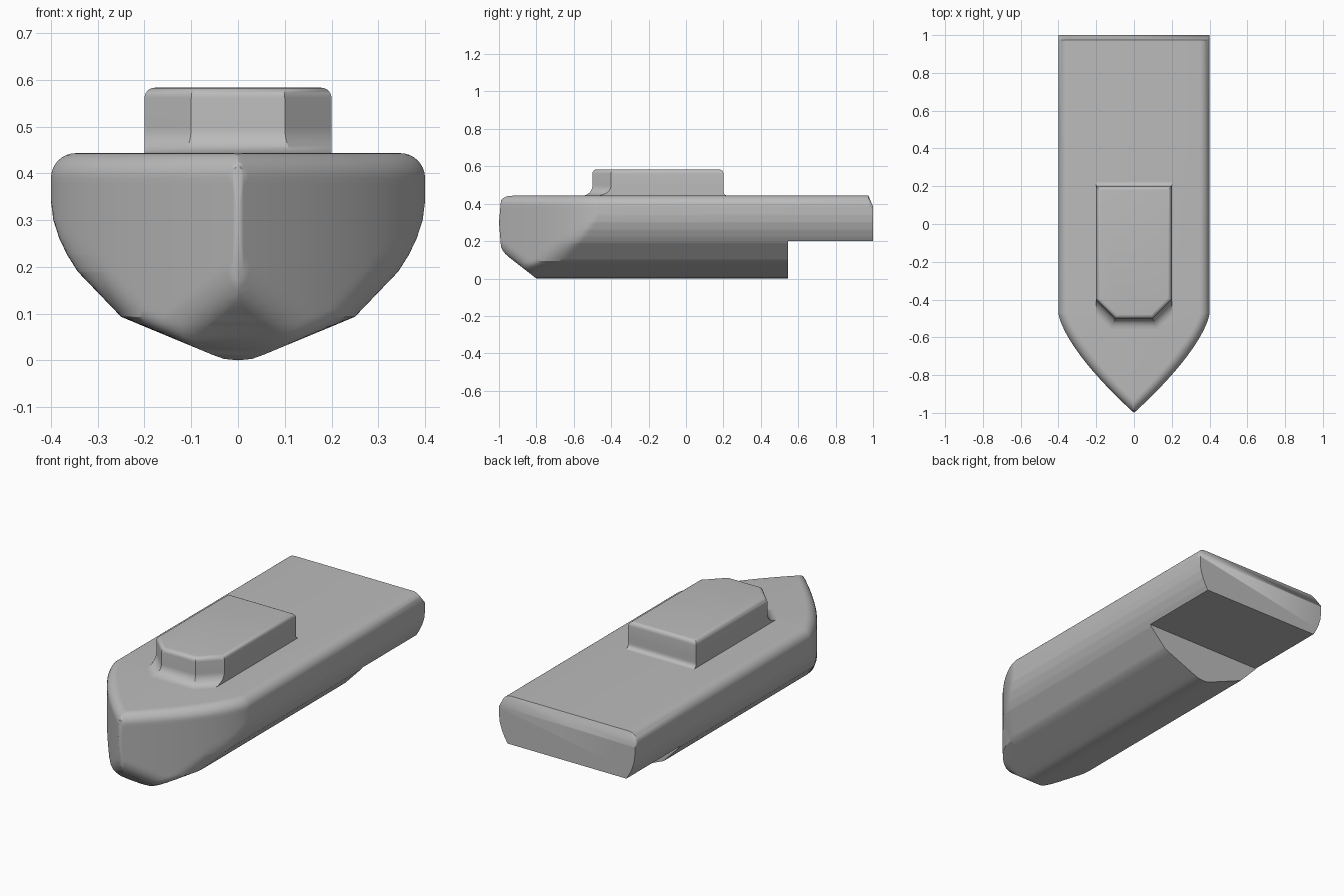
import bpy, bmesh, math

if "Cube" in bpy.data.objects:
    bpy.data.objects.remove(bpy.data.objects["Cube"], do_unlink=True)

paint = bpy.data.materials.new("plain_grey")
paint.use_nodes = True
GREY = (0.5, 0.5, 0.5, 1)
paint.diffuse_color = GREY
paint.node_tree.nodes["Principled BSDF"].inputs["Base Color"].default_value = GREY

DECK, STEP = 0.443, 0.2
BOW_START, STEP_Y = -0.47, 0.545
# Half section of the hull: (half width, height)
SECTION = [(0, 0), (0.03, 0.003), (0.055, 0.012), (0.25, 0.093), (0.343, 0.19),
           (0.365, 0.225), (0.382, 0.26), (0.395, 0.3), (0.4, 0.34), (0.4, 0.5)]


def section_width(z):
    for (x0, z0), (x1, z1) in zip(SECTION, SECTION[1:]):
        if z <= z1:
            return x0 + (x1 - x0) * (z - z0) / (z1 - z0)
    return SECTION[-1][0]


def plan_width(y):
    t = min(1, max(0, (BOW_START - y) / (1 + BOW_START)))
    return 0.4 * (1 - t ** 1.45)


def round_inset(d, r):
    """Inset of a quarter round of radius r at distance d from its edge."""
    d = min(max(d, 0), r)
    return r - math.sqrt(r * r - (r - d) ** 2)


def bottom(y):
    return max(0, -(y + 0.8) * 0.78)


def hull_width(y, z):
    plan = plan_width(y)
    bow = min(1, (0.4 - plan) / 0.1)
    a, b, k = section_width(z), plan - bow * 0.8 * round_inset(z - bottom(y), 0.06), 0.07 * bow
    h = max(k - abs(a - b), 0)
    width = min(a, b) - (h * h / (4 * k) if k > 0 else 0)
    return width - round_inset(DECK - z, 0.053) * (1 + 0.35 * bow)


def build(name, rings, cap_first, cap_last):
    """Skin a list of closed rings into one object."""
    bm = bmesh.new()
    loops = [[bm.verts.new(p) for p in ring] for ring in rings]
    for a, b in zip(loops, loops[1:]):
        for i in range(len(a)):
            j = (i + 1) % len(a)
            bm.faces.new((a[i], a[j], b[j], b[i]))
    if cap_first:
        bm.faces.new(loops[0][::-1])
    if cap_last:
        bm.faces.new(loops[-1])
    bmesh.ops.remove_doubles(bm, verts=bm.verts, dist=0.0002)
    bmesh.ops.dissolve_degenerate(bm, edges=bm.edges, dist=0.0001)
    bmesh.ops.recalc_face_normals(bm, faces=bm.faces)
    mesh = bpy.data.meshes.new(name)
    bm.to_mesh(mesh)
    bm.free()
    mesh.materials.append(paint)
    obj = bpy.data.objects.new(name, mesh)
    bpy.context.collection.objects.link(obj)
    bpy.ops.object.select_all(action="DESELECT")
    obj.select_set(True)
    bpy.context.view_layer.objects.active = obj
    bpy.ops.object.shade_smooth_by_angle(angle=math.radians(28))
    return obj


# Hull: stations from the stem to the stern
heights = sorted({z for _, z in SECTION if z < 0.35}
                 | {0.012 + 0.0135 * i for i in range(28)}
                 | {DECK - 0.053 * (1 - math.sin(math.pi * i / 16)) for i in range(9)})


def hull_ring(y, low, high):
    fine = [low + (high - low) * i / 400 for i in range(401)]
    solid = [z for z in fine if hull_width(y, z) > 0] or [0.3]
    low, high = (low if low < 0.001 else solid[0]), solid[-1]
    half = []
    for z in heights:
        z = min(max(z, low), high)
        half.append((max(hull_width(y, z), 0), y, z))
    return half + [(-x, y, z) for x, y, z in reversed(half)]


bow = [-1 + (1 + BOW_START) * i / 48 for i in range(49)]
rings = [hull_ring(y, bottom(y), DECK) for y in bow]
rings += [hull_ring(STEP_Y, 0, DECK)]
rings += [hull_ring(STEP_Y, STEP, DECK), hull_ring(0.975, STEP, DECK)]
rings += [hull_ring(1, STEP, 0.385)]
build("hull", rings, False, True)


# Cabin: chamfered front, rounded roof edge, flared foot
def cabin_ring(z, front, side, rear):
    w = 0.2 + side
    x = 0.1 + 0.414 * front
    y = -(0.4 + 1.414 * front - side)
    half = [(x, -0.5 - front, z), (w, y, z), (w, 0.2 + rear, z)]
    return half + [(-px, py, pz) for px, py, pz in reversed(half)]


ROOF, FOOT, ROUND = 0.583, 0.055, 0.022
layers = [cabin_ring(DECK - 0.01, FOOT, 0, 0.022)]
for i in range(9):
    z = FOOT * (1 - math.cos(math.pi * i / 16))
    layers.append(cabin_ring(DECK + z, round_inset(z, FOOT), 0, round_inset(z, 0.022)))
for i in range(7):
    a = math.pi * i / 12
    d = -ROUND * (1 - math.cos(a))
    layers.append(cabin_ring(ROOF - ROUND * (1 - math.sin(a)), d, d, d))
build("cabin", layers, True, True)
